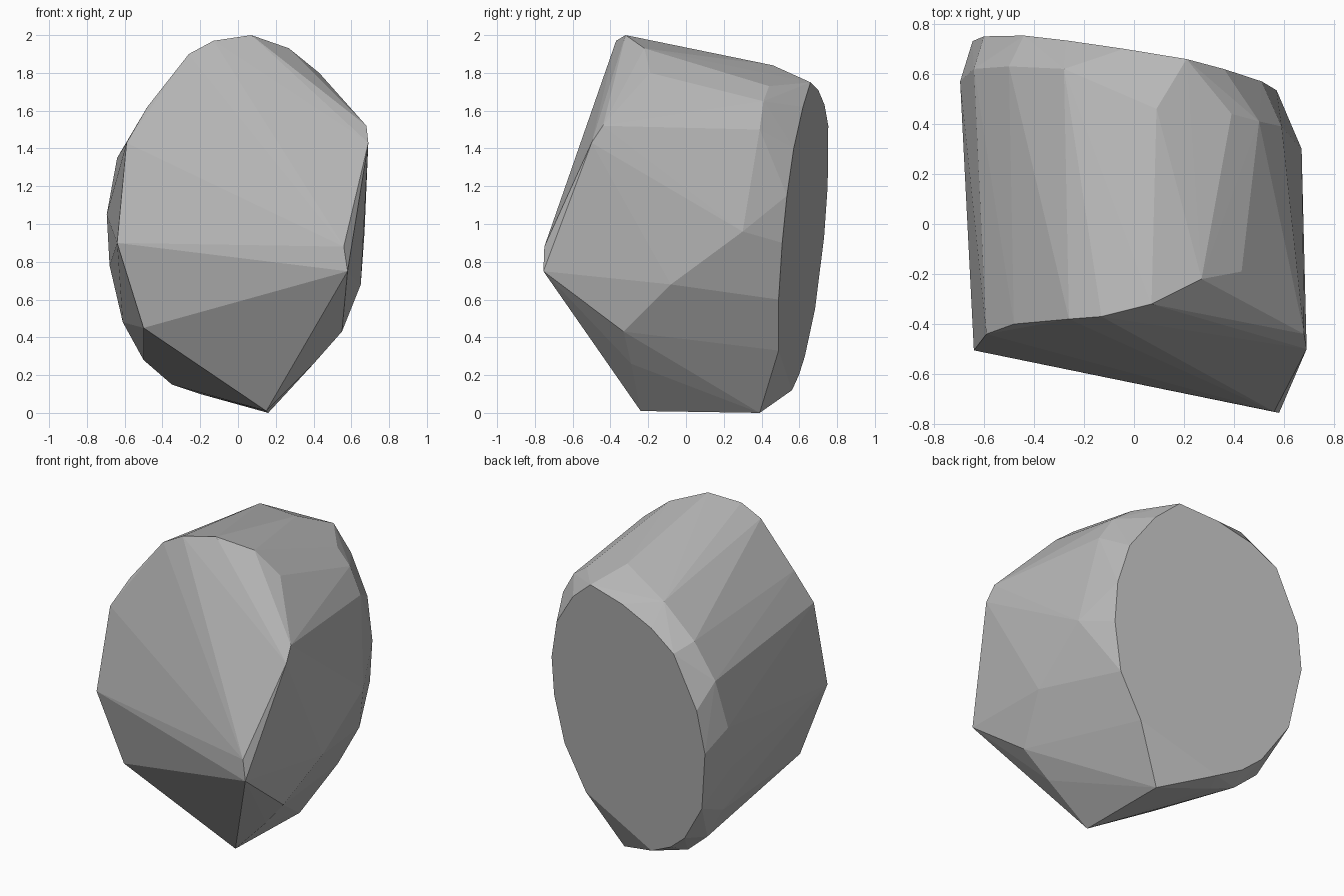
import bpy, bmesh

# Rim of the slanted front facet group (x, y, z)
front_rim = [
    (0.07, -0.32, 2.0), (-0.13, -0.37, 1.97), (-0.26, -0.38, 1.9),
    (-0.48, -0.40, 1.62), (-0.59, -0.44, 1.43), (-0.64, -0.505, 0.9),
    (-0.5, -0.43, 0.45), (0.15, -0.24, 0.01), (0.58, -0.755, 0.75),
    (0.56, -0.75, 0.88), (0.69, -0.5, 1.43), (0.68, -0.44, 1.52),
    (0.43, -0.19, 1.8), (0.27, -0.22, 1.93),
]

# Widest ring, just ahead of the back facet
side_ring = [
    (0.40, -0.29, 0.26), (0.55, -0.33, 0.43), (0.65, -0.08, 0.68),
    (0.67, 0.30, 0.96), (0.59, 0.39, 1.5), (0.5, 0.41, 1.65),
    (0.39, 0.44, 1.73), (0.09, 0.46, 1.84), (-0.28, 0.62, 1.76),
    (-0.50, 0.63, 1.57), (-0.64, 0.62, 1.35), (-0.695, 0.57, 1.05),
    (-0.68, 0.5, 0.78), (-0.61, 0.5, 0.48), (-0.5, 0.5, 0.28),
    (-0.35, 0.48, 0.15), (-0.2, 0.45, 0.1), (0.16, 0.39, 0.0),
]

# Outline of the flat back facet (x, z), placed on a tilted plane
back_rim = [
    (0.36, 0.33), (0.51, 0.6), (0.57, 0.9), (0.57, 1.15), (0.51, 1.4),
    (0.36, 1.62), (0.21, 1.75), (-0.04, 1.71), (-0.27, 1.63),
    (-0.44, 1.52), (-0.60, 1.2), (-0.645, 0.93), (-0.59, 0.55),
    (-0.43, 0.3), (-0.31, 0.2), (-0.15, 0.12),
]
back_pts = [(x, 0.522 - 0.18 * x + 0.1 * z, z) for x, z in back_rim]

# Faceted boulder: convex skin around the three rims
bm = bmesh.new()
for p in front_rim + side_ring + back_pts:
    bm.verts.new(p)
res = bmesh.ops.convex_hull(bm, input=list(bm.verts))
loose = [v for v in bm.verts if not v.link_faces]
bmesh.ops.delete(bm, geom=loose, context='VERTS')
bmesh.ops.recalc_face_normals(bm, faces=list(bm.faces))

mesh = bpy.data.meshes.new("boulder")
bm.to_mesh(mesh)
bm.free()
boulder = bpy.data.objects.new("boulder", mesh)
bpy.context.collection.objects.link(boulder)

# Stone colour
stone = bpy.data.materials.new("grey stone")
stone.diffuse_color = (0.48, 0.48, 0.48, 1.0)
mesh.materials.append(stone)
